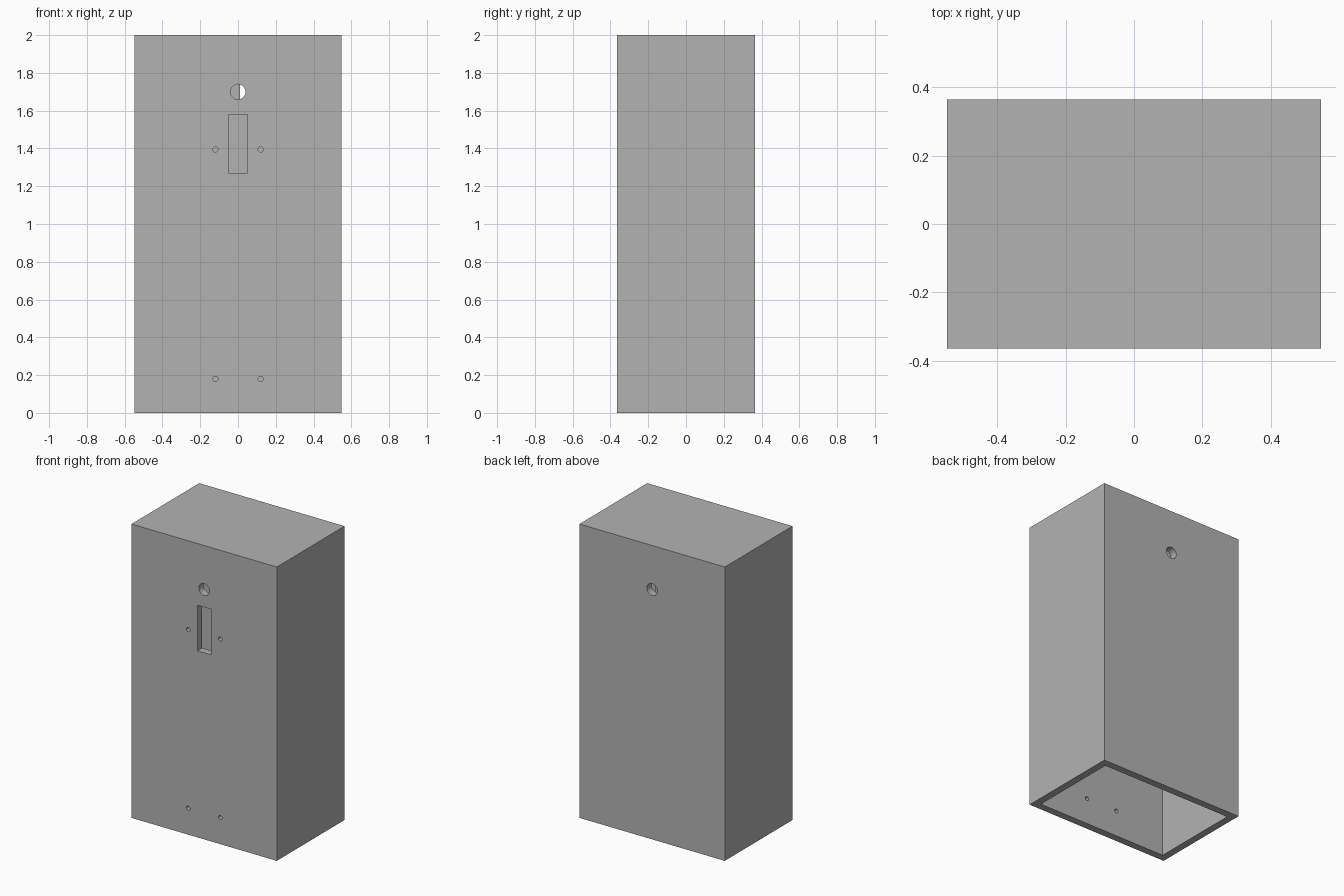
import bpy
from math import radians

default = bpy.data.objects.get("Cube")
if default:
    bpy.data.objects.remove(default, do_unlink=True)

W, D, H, T = 1.094, 0.728, 2.0, 0.05   # outer size and wall thickness
FRONT, BACK = -D / 2 + T / 2, D / 2 - T / 2

grey = bpy.data.materials.new("plain grey")
grey.use_nodes = True
grey.diffuse_color = (0.45, 0.45, 0.45, 1)
grey.node_tree.nodes["Principled BSDF"].inputs["Base Color"].default_value = grey.diffuse_color


def box(name, center, size):
    bpy.ops.mesh.primitive_cube_add(size=1, location=center)
    ob = bpy.context.object
    ob.name = name
    ob.scale = size
    bpy.ops.object.transform_apply(location=True, rotation=True, scale=True)
    ob.data.materials.append(grey)
    return ob


def drill(name, x, y, z, radius, sides):
    bpy.ops.mesh.primitive_cylinder_add(vertices=sides, radius=radius, depth=T * 2,
                                        location=(x, y, z), rotation=(radians(90), 0, 0))
    ob = bpy.context.object
    ob.name = name
    bpy.ops.object.transform_apply(location=True, rotation=True, scale=True)
    ob.data.materials.append(grey)
    return ob


# Hollow case, open at the bottom
case = box("case", (0, 0, H / 2), (W, D, H))
cutters = [box("cavity", (0, 0, (H - T) / 2 - T), (W - 2 * T, D - 2 * T, H - T + 2 * T))]

# Rectangular slot in the front wall
cutters.append(box("slot", (0, FRONT, 1.425), (0.1, T * 2, 0.31)))

# Cable holes in the front and back walls
for y in (FRONT, BACK):
    cutters.append(drill("cable_hole", 0, y, 1.7, 0.04, 32))

# Screw holes in the front wall
for x in (-0.12, 0.12):
    for z in (0.18, 1.395):
        cutters.append(drill("screw_hole", x, FRONT, z, 0.014, 16))

# Cut every opening, then discard the cutters
for cutter in cutters:
    cutter.hide_render = True
    bpy.context.view_layer.objects.active = case
    mod = case.modifiers.new("cut", 'BOOLEAN')
    mod.operation = 'DIFFERENCE'
    mod.solver = 'EXACT'
    mod.object = cutter
    bpy.ops.object.modifier_apply(modifier=mod.name)
    bpy.data.objects.remove(cutter, do_unlink=True)

# Small inner flap half covering the back cable hole
box("inner_flap", (-0.02, D / 2 - T - 0.003, 1.7), (0.06, 0.006, 0.09))

# Smooth hole walls, crisp edges
bpy.ops.object.select_all(action='DESELECT')
case.select_set(True)
bpy.context.view_layer.objects.active = case
bpy.ops.object.shade_smooth_by_angle(angle=radians(30))
